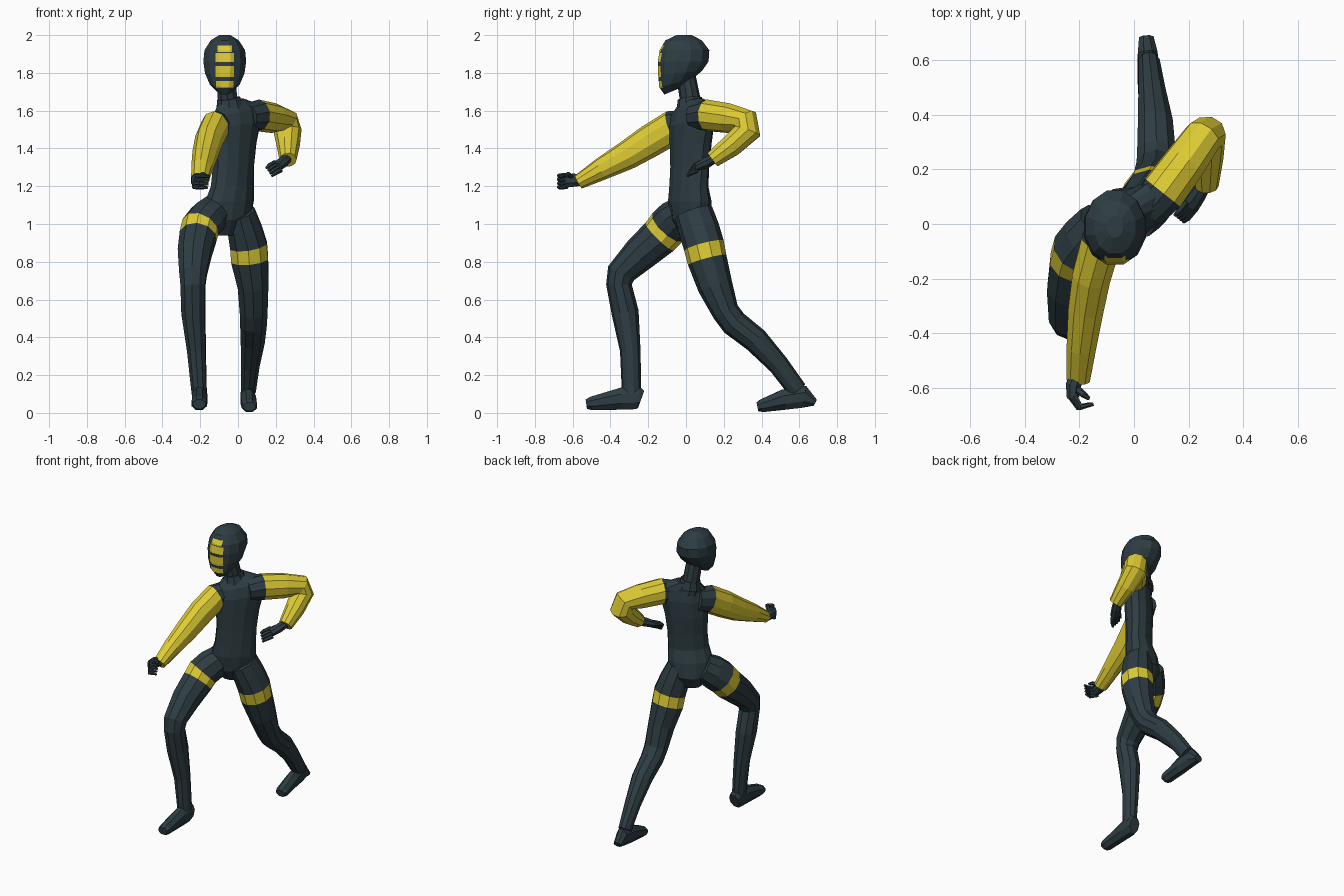
import bpy, bmesh, math
from mathutils import Vector


def material(name, rgb):
    m = bpy.data.materials.new(name)
    m.diffuse_color = (*rgb, 1)
    return m


MATS = [material("dark slate", (0.027, 0.046, 0.055)),
        material("yellow", (0.73, 0.60, 0.034))]


def loft(name, rings, n=10, yellow=(), paint=None):
    """Skin elliptical rings (centre, u, v); segments in 'yellow' get colour 1."""
    bm = bmesh.new()
    loops = []
    for c, u, v in rings:
        loop = []
        for k in range(n):
            a = 2 * math.pi * (k + 0.5) / n
            loop.append(bm.verts.new(c + 1.03 * (u * math.cos(a) + v * math.sin(a))))
        loops.append(loop)
    last = len(loops) - 2
    for i in range(last + 1):
        for k in range(n):
            f = bm.faces.new((loops[i][k], loops[i][(k + 1) % n],
                              loops[i + 1][(k + 1) % n], loops[i + 1][k]))
            f.material_index = int(i in yellow)
    bm.faces.new(loops[0]).material_index = int(0 in yellow)
    bm.faces.new(loops[-1]).material_index = int(last in yellow)
    bmesh.ops.recalc_face_normals(bm, faces=bm.faces)
    if paint:
        paint(bm)
    me = bpy.data.meshes.new(name)
    bm.to_mesh(me)
    bm.free()
    for m in MATS:
        me.materials.append(m)
    ob = bpy.data.objects.new(name, me)
    bpy.context.collection.objects.link(ob)
    return ob


def tube(name, pts, n=10, yellow=()):
    """Limb along points (x, y, z, side radius, other radius)."""
    P = [Vector(p[:3]) for p in pts]
    dirs = [(b - a).normalized() for a, b in zip(P, P[1:])]
    rings, side, old = [], Vector((1, 0, 0)), None
    for i, p in enumerate(pts):
        t = (dirs[max(i - 1, 0)] + dirs[min(i, len(dirs) - 1)]).normalized()
        if old is not None:
            side = old.rotation_difference(t) @ side
        side = (side - t * side.dot(t)).normalized()
        old = t
        rings.append((P[i], side * p[3], t.cross(side) * p[-1]))
    return loft(name, rings, n, yellow)


# torso: ellipses twisted about 40 degrees, shoulder line tilted
torso = []
for z, x, y, a, b, ang, tilt in [
        (0.94, -0.065, 0.03, 0.06, 0.05, 32, 0), (1.02, -0.055, 0.03, 0.125, 0.095, 32, 0),
        (1.12, -0.045, 0.02, 0.14, 0.095, 35, 0), (1.20, -0.03, 0.015, 0.128, 0.08, 38, 0),
        (1.30, -0.025, 0.02, 0.125, 0.08, 40, 0), (1.42, -0.02, 0.025, 0.135, 0.085, 40, 0.05),
        (1.53, -0.01, 0.03, 0.155, 0.085, 41, 0.12), (1.60, -0.005, 0.035, 0.155, 0.07, 41, 0.2),
        (1.65, -0.04, 0.03, 0.075, 0.055, 41, 0.2)]:
    r = math.radians(ang)
    torso.append((Vector((x, y, z)),
                  Vector((math.cos(r), math.sin(r), tilt)) * a,
                  Vector((-math.sin(r), math.cos(r), 0)) * b))
loft("torso", torso, 12)

# neck and collar
tube("neck", [(-0.04, 0.03, 1.58, 0.065), (-0.055, 0.022, 1.66, 0.053), (-0.065, 0.0, 1.78, 0.05)])
tube("collar", [(-0.042, 0.026, 1.61, 0.075), (-0.05, 0.02, 1.665, 0.062)])


# head with four face bars cut into the surface
BARS = [(1.91, 1.945, 0.038), (1.857, 1.905, 0.05), (1.777, 1.837, 0.05), (1.72, 1.757, 0.046)]
HX = -0.07


def face_bars(bm):
    cuts = [((0, 0, z), (0, 0, 1)) for lo, hi, w in BARS for z in (lo, hi)]
    cuts += [((HX + s * w, 0, 0), (1, 0, 0)) for w in (0.038, 0.046, 0.05) for s in (-1, 1)]
    for co, no in cuts:
        bmesh.ops.bisect_plane(bm, geom=bm.verts[:] + bm.edges[:] + bm.faces[:],
                               plane_co=co, plane_no=no)
    for f in bm.faces:
        c = f.calc_center_median()
        f.material_index = int(c.y < -0.09 and any(
            lo < c.z < hi and abs(c.x - HX) < w for lo, hi, w in BARS))


head = []
for z, yf, yb, hw, tilt in [
        (1.705, -0.115, -0.02, 0.04, 0.02), (1.745, -0.142, 0.03, 0.08, 0.02),
        (1.80, -0.148, 0.085, 0.105, 0.01), (1.86, -0.15, 0.12, 0.114, 0),
        (1.92, -0.14, 0.124, 0.108, 0), (1.972, -0.11, 0.085, 0.075, 0),
        (2.0, -0.05, 0.03, 0.03, 0)]:
    head.append((Vector((HX, (yf + yb) / 2, z)), Vector((hw, 0, 0)),
                 Vector((0, (yb - yf) / 2, tilt))))
loft("head", head, 12, paint=face_bars)

# sleeves: first segment is the dark shoulder
tube("front_sleeve", [(-0.085, 0.01, 1.53, 0.07), (-0.122, -0.07, 1.512, 0.075, 0.088),
                      (-0.155, -0.19, 1.44, 0.072, 0.085), (-0.175, -0.31, 1.365, 0.066, 0.075),
                      (-0.192, -0.45, 1.29, 0.055, 0.058), (-0.204, -0.57, 1.222, 0.044, 0.038)],
     yellow=(1, 2, 3, 4))
tube("rear_sleeve", [(0.045, 0.045, 1.565, 0.07), (0.105, 0.115, 1.575, 0.082),
                     (0.19, 0.23, 1.56, 0.077), (0.25, 0.315, 1.545, 0.07),
                     (0.263, 0.325, 1.49, 0.072), (0.266, 0.24, 1.415, 0.06),
                     (0.265, 0.14, 1.34, 0.044)],
     yellow=(1, 2, 3, 4, 5))


# hands: palm, four curled fingers and a thumb
def hand(name, palm, roots, knuckle, tip, spread, thumb):
    tube(name + "_palm", palm, 8)
    for i in range(4):
        o = Vector(spread) * (i - 1.5)
        pts = [(*(Vector(q) + o), r) for q, r in ((roots, 0.013), (knuckle, 0.012), (tip, 0.007))]
        tube(f"{name}_finger_{i + 1}", pts, 6)
    tube(name + "_thumb", thumb, 6)


hand("front_hand",
     [(-0.205, -0.55, 1.23, 0.026), (-0.222, -0.59, 1.232, 0.03, 0.036), (-0.225, -0.64, 1.23, 0.022, 0.036)],
     (-0.228, -0.63, 1.228), (-0.2, -0.672, 1.225), (-0.155, -0.66, 1.222), (0.004, 0.0, 0.02),
     [(-0.215, -0.6, 1.245, 0.014), (-0.185, -0.625, 1.265, 0.012), (-0.165, -0.64, 1.255, 0.007)])
hand("rear_hand",
     [(0.262, 0.155, 1.35, 0.026), (0.236, 0.11, 1.325, 0.03, 0.03), (0.205, 0.065, 1.305, 0.034, 0.022)],
     (0.21, 0.07, 1.305), (0.182, 0.035, 1.29), (0.165, 0.02, 1.275), (0.01, -0.008, -0.014),
     [(0.23, 0.105, 1.325, 0.014), (0.19, 0.085, 1.315, 0.012), (0.16, 0.06, 1.305, 0.007)])

# legs with a yellow thigh band
tube("front_leg", [(-0.12, 0.0, 1.07, 0.09), (-0.165, -0.055, 1.025, 0.1, 0.105),
                   (-0.2, -0.098, 0.982, 0.1, 0.106), (-0.212, -0.14, 0.932, 0.098, 0.102),
                   (-0.23, -0.24, 0.845, 0.09, 0.092), (-0.238, -0.343, 0.74, 0.074, 0.076),
                   (-0.238, -0.355, 0.68, 0.067, 0.066), (-0.236, -0.322, 0.53, 0.064, 0.07),
                   (-0.22, -0.295, 0.33, 0.05, 0.053), (-0.205, -0.288, 0.10, 0.04, 0.05)],
     yellow=(2,))
tube("rear_leg", [(0.01, 0.04, 1.06, 0.08, 0.1), (0.035, 0.07, 0.97, 0.092, 0.105),
                  (0.056, 0.095, 0.885, 0.1, 0.105), (0.062, 0.112, 0.81, 0.1, 0.102),
                  (0.08, 0.155, 0.67, 0.083, 0.09), (0.083, 0.21, 0.535, 0.075, 0.07),
                  (0.082, 0.255, 0.475, 0.072, 0.07), (0.078, 0.37, 0.385, 0.065, 0.066),
                  (0.065, 0.49, 0.255, 0.05, 0.054), (0.055, 0.59, 0.12, 0.04, 0.05)],
     yellow=(2,))


# feet: rows are (x, y, bottom, top, half width)
def foot(name, rows):
    tube(name, [(x, y, (lo + hi) / 2, w, (hi - lo) / 2 + 0.002) for x, y, lo, hi, w in rows], 8)


foot("front_foot", [(-0.203, -0.237, 0.025, 0.12, 0.036), (-0.203, -0.255, 0.018, 0.14, 0.042),
                    (-0.203, -0.34, 0.016, 0.135, 0.043), (-0.205, -0.5, 0.014, 0.086, 0.042),
                    (-0.205, -0.528, 0.022, 0.07, 0.034)])
foot("rear_foot", [(0.045, 0.683, 0.037, 0.072, 0.028), (0.05, 0.625, 0.026, 0.145, 0.038),
                   (0.054, 0.52, 0.016, 0.125, 0.042), (0.06, 0.4, 0.004, 0.07, 0.042),
                   (0.06, 0.378, 0.01, 0.055, 0.034)])
